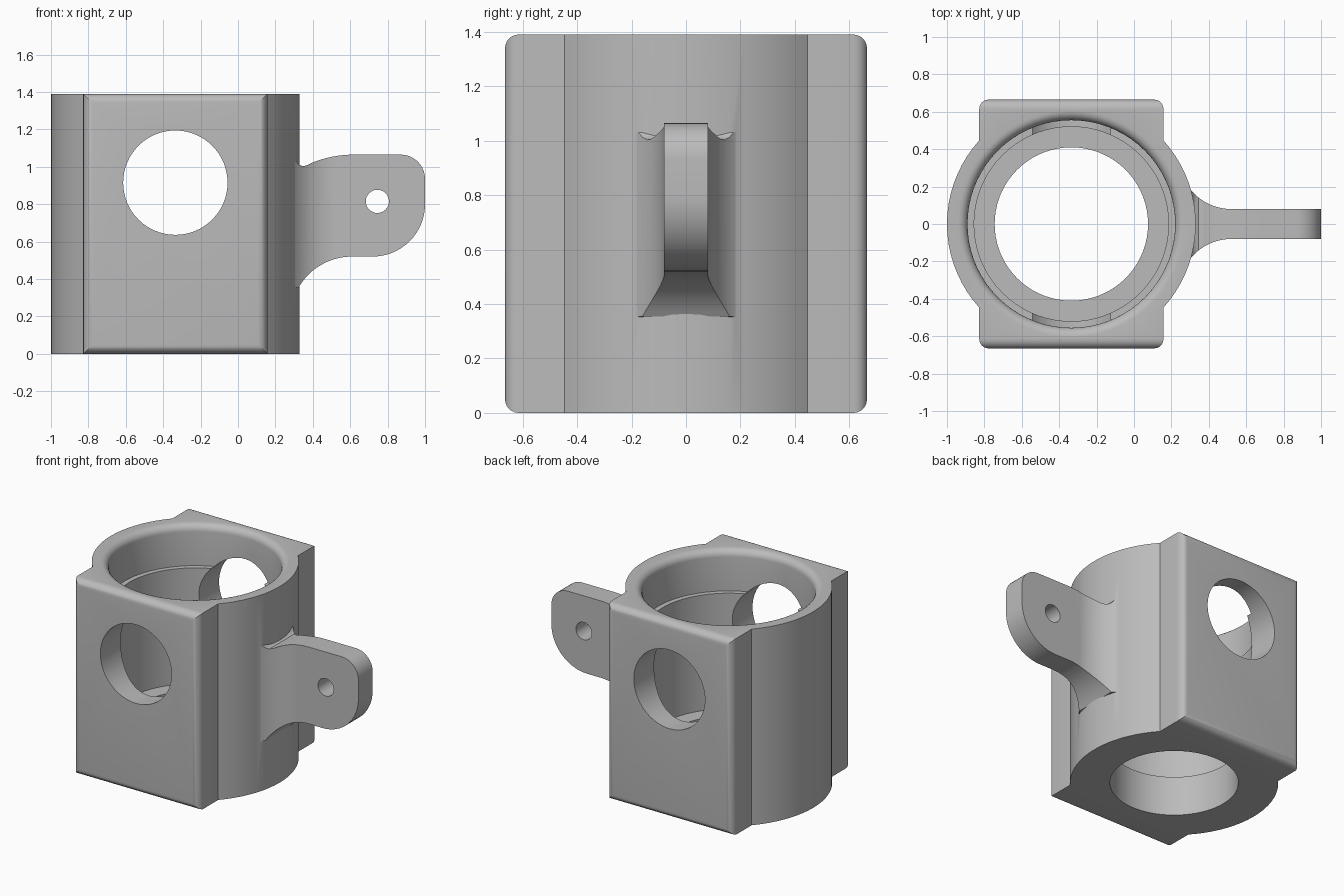
import bpy, bmesh, math
from mathutils import Vector

if "Cube" in bpy.data.objects:
    bpy.data.objects.remove(bpy.data.objects["Cube"])

CX, H, R = -0.335, 1.39, 0.665      # bore axis, height, outer radius

grey = bpy.data.materials.new("plain grey")
grey.diffuse_color = (0.5, 0.5, 0.5, 1)
grey.use_nodes = True
grey.node_tree.nodes["Principled BSDF"].inputs["Base Color"].default_value = grey.diffuse_color


def finish(name, bm):
    bmesh.ops.recalc_face_normals(bm, faces=bm.faces)
    me = bpy.data.meshes.new(name)
    bm.to_mesh(me)
    bm.free()
    me.materials.append(grey)
    ob = bpy.data.objects.new(name, me)
    bpy.context.collection.objects.link(ob)
    return ob


def prism(name, pts, push):
    """Closed outline of 3D points, extruded along push."""
    bm = bmesh.new()
    face = bm.faces.new([bm.verts.new(p) for p in pts])
    new = bmesh.ops.extrude_face_region(bm, geom=[face])["geom"]
    bmesh.ops.translate(bm, vec=Vector(push),
                        verts=[v for v in new if isinstance(v, bmesh.types.BMVert)])
    return finish(name, bm)


def arc(cx, cy, r, a0, a1, n):
    return [(cx + r * math.cos(math.radians(a0 + (a1 - a0) * i / n)),
             cy + r * math.sin(math.radians(a0 + (a1 - a0) * i / n))) for i in range(n + 1)]


def boolean(ob, other, op):
    mod = ob.modifiers.new(op, 'BOOLEAN')
    mod.object, mod.operation, mod.solver = other, op, 'EXACT'
    bpy.context.view_layer.objects.active = ob
    bpy.ops.object.modifier_apply(modifier=mod.name)
    bpy.data.objects.remove(other)


def y_cylinder(name, x, z, r, n):
    return prism(name, [(px, -1, pz) for px, pz in arc(x, z, r, 0, 360, n)[:-1]], (0, 2, 0))


# Square block with rounded edges around its front and back faces
bm = bmesh.new()
bmesh.ops.create_cube(bm, size=1)
for v in bm.verts:
    v.co = (CX + v.co.x * 0.985, v.co.y * 2 * R, H / 2 + v.co.z * H)
edges = [e for e in bm.edges if e.verts[0].co.y * e.verts[1].co.y > 0]
bmesh.ops.bevel(bm, geom=edges, offset=0.05, segments=6, profile=0.5, affect='EDGES')
body = finish("housing", bm)

# Curved left and right walls
sides = arc(CX, 0, R, -42.5, 42.5, 18) + arc(CX, 0, R, 137.5, 222.5, 18)
boolean(body, prism("curved_sides", [(x, y, 0) for x, y in sides], (0, 0, H)), 'UNION')

# Mounting lug: side outline limited by a flared plan outline
outline = ([(0.25, 1.04), (0.31, 1.03), (0.325, 1.012), (0.345, 1.003), (0.37, 1.008)]
           + arc(0.62, 0.465, 0.60, 112, 90, 8)
           + arc(0.87, 0.935, 0.13, 90, 0, 10)
           + arc(0.72, 0.80, 0.28, 0, -90, 16)
           + arc(0.61, 0.19, 0.33, 90, 150, 12)
           + [(0.25, 0.345)])
lug = prism("lug", [(x, -0.4, z) for x, z in outline], (0, 0.8, 0))
flare = arc(0.52, 0.36, 0.28, 215, 270, 12)
plan = [(0.25, 0.23)] + flare + [(1.1, 0.08)]
plan += [(x, -y) for x, y in reversed(plan)]
boolean(lug, prism("lug_plan", [(x, y, 0) for x, y in plan], (0, 0, H)), 'INTERSECT')
boolean(lug, y_cylinder("pin_hole", 0.745, 0.815, 0.062, 32), 'DIFFERENCE')
boolean(body, lug, 'UNION')

# Stepped bore with a rounded mouth
profile = ([(0, -0.1), (0.41, -0.1), (0.41, 0.28), (0.52, 0.28), (0.52, 1.1), (0.555, 1.1)]
           + arc(0.605, H - 0.05, 0.05, 180, 90, 6) + [(0.605, 1.5), (0, 1.5)])
bm = bmesh.new()
vs = [bm.verts.new((CX + r, 0, z)) for r, z in profile]
es = [bm.edges.new(p) for p in zip(vs, vs[1:])]
bmesh.ops.spin(bm, geom=vs + es, cent=(CX, 0, 0), axis=(0, 0, 1),
               angle=2 * math.pi, steps=72)
bmesh.ops.remove_doubles(bm, verts=bm.verts, dist=1e-5)
boolean(body, finish("bore", bm), 'DIFFERENCE')

# Round window through the front and back walls
boolean(body, y_cylinder("window", CX, 0.915, 0.279, 64), 'DIFFERENCE')

bpy.ops.object.select_all(action='DESELECT')
body.select_set(True)
bpy.context.view_layer.objects.active = body
bpy.ops.object.shade_smooth_by_angle(angle=math.radians(30))
